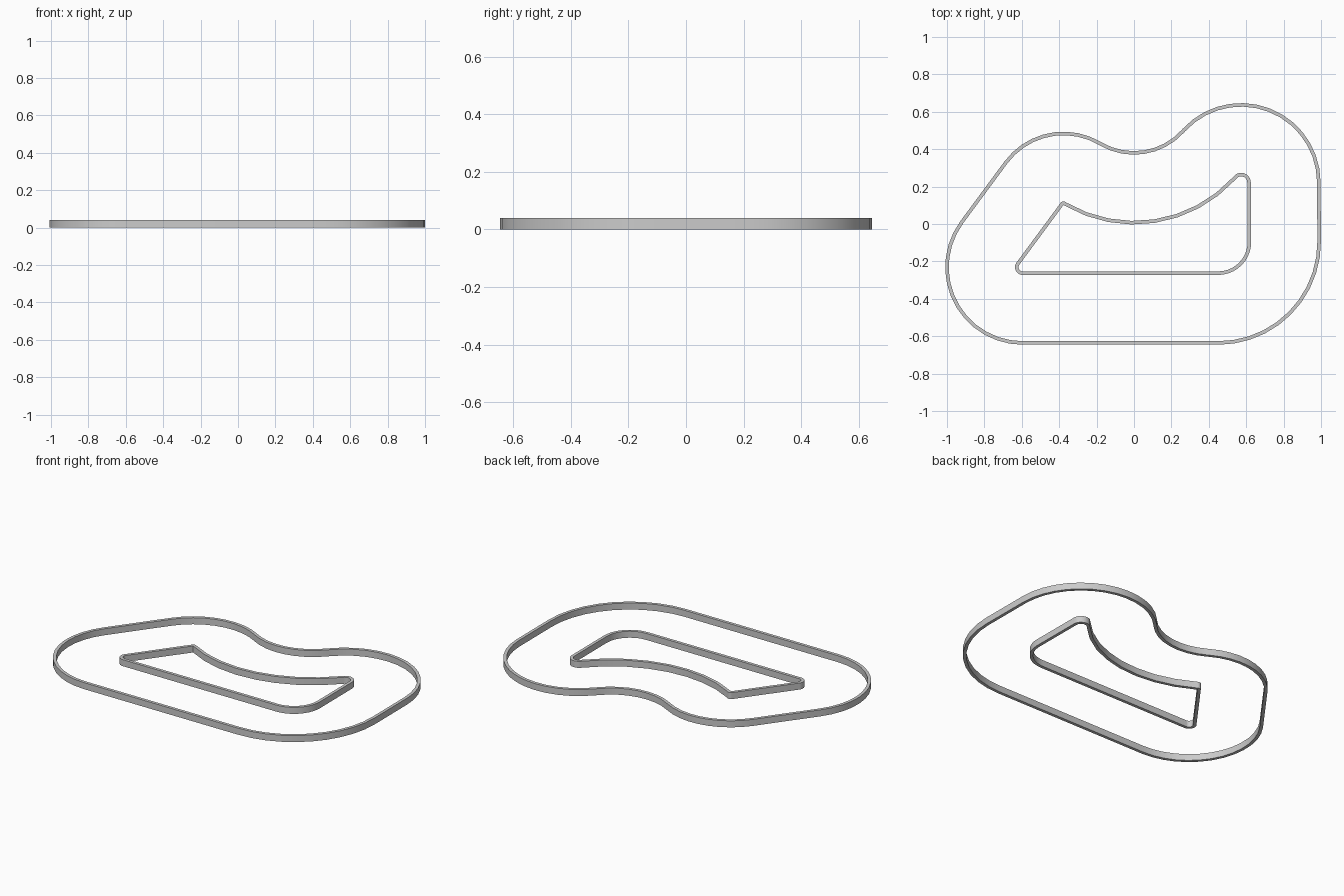
import bpy, bmesh, math
from mathutils import Vector

if "Cube" in bpy.data.objects:
    bpy.data.objects.remove(bpy.data.objects["Cube"])

HEIGHT = 0.04
HALF_WALL = 0.0095
TRACK_WIDTH = 0.373

# Corners, counter-clockwise: centre x, centre y, outer radius (negative = concave bend)
CORNERS = [
    (-0.595, -0.231, 0.405),
    (0.450, -0.096, 0.540),
    (0.573, 0.222, 0.415),
    (0.000, 0.732, -0.352),
    (-0.377, 0.101, 0.383),
]


def tangent_angle(a, b):
    """Angle of the outward normal of the line (or touch point) joining two corners."""
    d = Vector(b[:2]) - Vector(a[:2])
    ratio = max(-1.0, min(1.0, (a[2] - b[2]) / d.length))
    return math.atan2(d.y, d.x) - math.acos(ratio)


def outline(offset):
    """Closed path of arcs and tangents, moved outward by offset."""
    n = len(CORNERS)
    pts = []
    for i, (x, y, r) in enumerate(CORNERS):
        start = tangent_angle(CORNERS[i - 1], CORNERS[i])
        end = tangent_angle(CORNERS[i], CORNERS[(i + 1) % n])
        sweep = (end - start) % (2 * math.pi)
        if r < 0:
            sweep -= 2 * math.pi
        steps = max(2, math.ceil(abs(sweep) / math.radians(10)))
        for k in range(steps + 1):
            t = start + sweep * k / steps
            pts.append((x + (r + offset) * math.cos(t),
                        y + (r + offset) * math.sin(t)))
    return pts


def wall(name, offset):
    """Thin upright wall following the outline."""
    bm = bmesh.new()
    inner, outer = outline(offset - HALF_WALL), outline(offset + HALF_WALL)
    profile = [(outer, 0), (outer, HEIGHT), (inner, HEIGHT), (inner, 0)]
    loops = [[bm.verts.new((x, y, z)) for x, y in path] for path, z in profile]
    n = len(inner)
    for j in range(4):
        a, b = loops[j], loops[(j + 1) % 4]
        for i in range(n):
            k = (i + 1) % n
            bm.faces.new((a[i], a[k], b[k], b[i]))
    bmesh.ops.remove_doubles(bm, verts=bm.verts, dist=0.0006)
    bmesh.ops.recalc_face_normals(bm, faces=bm.faces)
    mesh = bpy.data.meshes.new(name)
    bm.to_mesh(mesh)
    bm.free()
    obj = bpy.data.objects.new(name, mesh)
    bpy.context.collection.objects.link(obj)
    bpy.ops.object.select_all(action='DESELECT')
    obj.select_set(True)
    bpy.context.view_layer.objects.active = obj
    bpy.ops.object.shade_smooth_by_angle(angle=math.radians(30))
    return obj


# Outer and inner barriers of the circuit
wall("outer_track_wall", 0.0)
wall("inner_track_wall", -TRACK_WIDTH)
